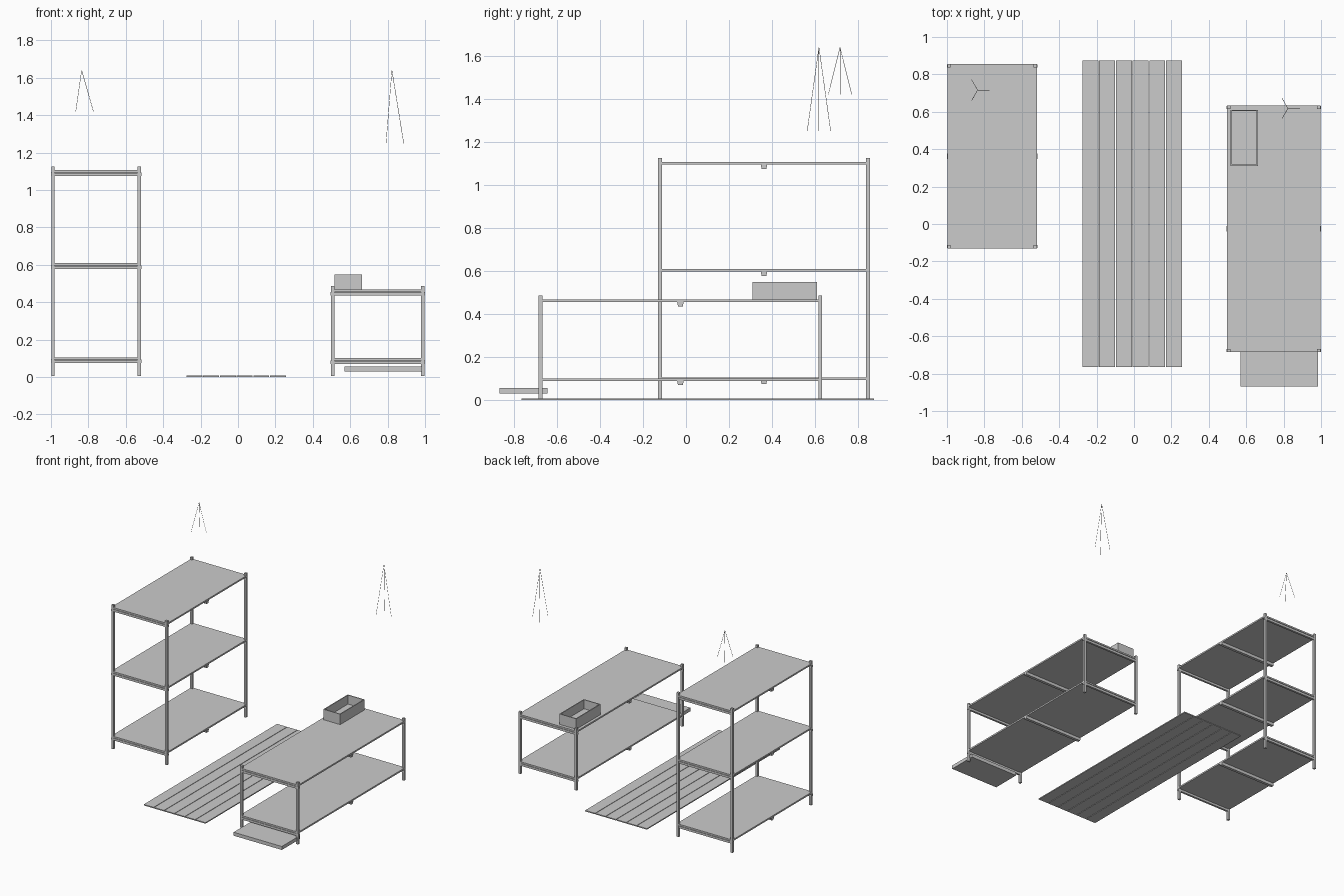
import bpy, bmesh, math
from mathutils import Vector

cube = bpy.data.objects.get("Cube")
if cube:
    bpy.data.objects.remove(cube, do_unlink=True)

grey = bpy.data.materials.new("light_grey")
grey.use_nodes = True
colour = (0.6, 0.6, 0.6, 1)
grey.diffuse_color = colour
grey.node_tree.nodes["Principled BSDF"].inputs["Base Color"].default_value = colour


def finish(name, bm):
    bmesh.ops.recalc_face_normals(bm, faces=bm.faces)
    mesh = bpy.data.meshes.new(name)
    bm.to_mesh(mesh)
    bm.free()
    mesh.materials.append(grey)
    obj = bpy.data.objects.new(name, mesh)
    bpy.context.collection.objects.link(obj)
    return obj


def box(name, x, y, z, taper=0):
    """Box from ranges; taper narrows the underside along y."""
    bm = bmesh.new()
    bmesh.ops.create_cube(bm, size=1)
    for v in bm.verts:
        low = v.co.z < 0
        side = 1 if v.co.y < 0 else -1
        v.co = [r[0] if c < 0 else r[1] for c, r in zip(v.co, (x, y, z))]
        if low:
            v.co.y += side * taper
    return finish(name, bm)


def rack(name, x, y, height, levels):
    """Four posts carrying boards with a beam at each end and midway."""
    post = 0.018
    for sx, px in (("right", x[0]), ("left", x[1] - post)):
        for sy, py in (("front", y[0]), ("back", y[1] - post)):
            box(f"{name}_post_{sy}_{sx}", (px, px + post), (py, py + post), (0.005, height))
    mid = sum(y) / 2
    wide = (x[0] - 0.002, x[1] + 0.003)
    for i, top in enumerate(levels):
        under = top - 0.012
        box(f"{name}_board_{i}", x, y, (under, top))
        box(f"{name}_middle_beam_{i}", wide, (mid - 0.015, mid + 0.015),
            (under - 0.02, under), 0.004)
        for end, a in (("front", y[0]), ("back", y[1] - post)):
            box(f"{name}_{end}_beam_{i}", wide, (a + 0.001, a + post - 0.001),
                (under - 0.02, under - 0.003))


def tripod(name, x, y, top, bottom):
    """Three thin wires spreading from a hook point."""
    bm = bmesh.new()
    apex = Vector((x, y, top))
    for k in range(3):
        a = math.tau * k / 3
        foot = Vector((x + 0.063 * math.cos(a), y + 0.063 * math.sin(a), bottom))
        d = foot - apex
        made = bmesh.ops.create_cone(bm, segments=4, radius1=0.0012, radius2=0.0012,
                                     depth=d.length, cap_ends=True)
        turn = d.to_track_quat("Z", "Y")
        for v in made["verts"]:
            v.co = turn @ v.co + (apex + foot) / 2
    finish(name, bm)


# Shelving and bench
rack("tall_shelf", (-0.998, -0.518), (-0.13, 0.855), 1.125, (0.106, 0.609, 1.107))
rack("low_bench", (0.497, 0.997), (-0.685, 0.633), 0.487, (0.101, 0.467))

# Floor planks
pitch = 0.535 / 6
for i in range(6):
    left = -0.275 + i * pitch
    box(f"floor_plank_{i}", (left, left + pitch - 0.004), (-0.765, 0.873), (0, 0.008))

# Step pulled out under the bench
box("step", (0.57, 0.985), (-0.868, -0.645), (0.03, 0.057))

# Open tray: inset the top and push it down
tray = box("tray", (0.517, 0.662), (0.31, 0.61), (0.468, 0.549))
bm = bmesh.new()
bm.from_mesh(tray.data)
top = max(bm.faces, key=lambda f: f.calc_center_median().z)
bmesh.ops.inset_individual(bm, faces=[top], thickness=0.01)
wells = bmesh.ops.extrude_discrete_faces(bm, faces=[top])["faces"]
for v in wells[0].verts:
    v.co.z -= 0.07
bm.to_mesh(tray.data)
bm.free()

# Hanging wires
tripod("shelf_wires", -0.836, 0.716, 1.64, 1.42)
tripod("bench_wires", 0.823, 0.618, 1.64, 1.25)
